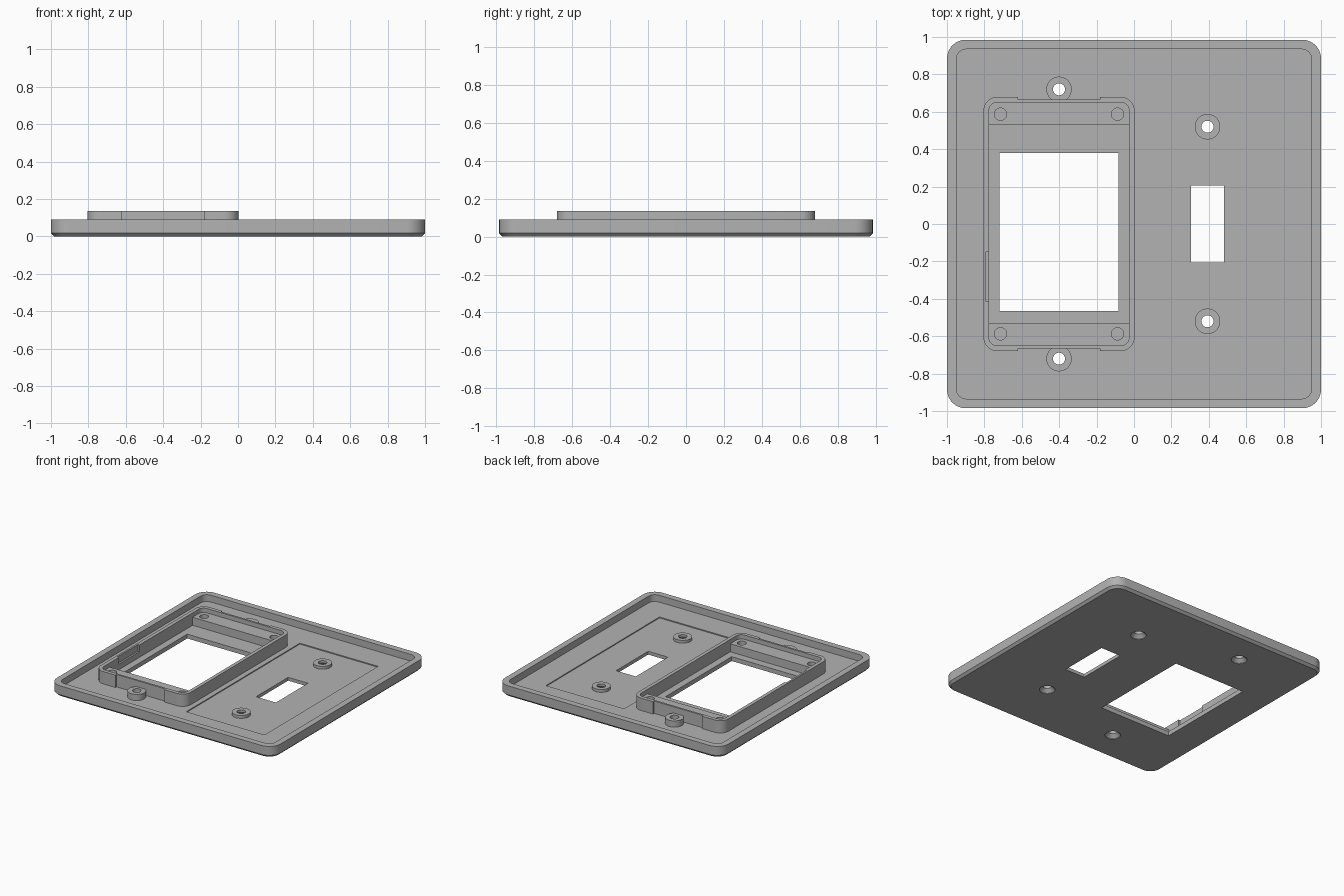
import bpy, bmesh, math

cube = bpy.data.objects.get("Cube")
if cube:
    bpy.data.objects.remove(cube, do_unlink=True)

grey = bpy.data.materials.new("plain grey")
grey.use_nodes = True
COLOUR = (0.45, 0.45, 0.45, 1)
grey.diffuse_color = COLOUR
grey.node_tree.nodes["Principled BSDF"].inputs["Base Color"].default_value = COLOUR

FLOOR, RIM, SUNK = 0.035, 0.09, 0.02
FRAME_X, FRAME_TOP = -0.401, 0.135
SWITCH_X = 0.393


def rounded(cx, cy, hx, hy, r, steps=8):
    """Rounded rectangle outline, counter-clockwise."""
    if r == 0:
        return [(cx + sx * hx, cy + sy * hy) for sx, sy in ((1, 1), (-1, 1), (-1, -1), (1, -1))]
    pts = []
    for q, (sx, sy) in enumerate(((1, 1), (-1, 1), (-1, -1), (1, -1))):
        for i in range(steps + 1):
            a = math.pi / 2 * (q + i / steps)
            pts.append((cx + sx * (hx - r) + r * math.cos(a), cy + sy * (hy - r) + r * math.sin(a)))
    return pts


def circle(cx, cy, r, n=40):
    return [(cx + r * math.cos(math.tau * i / n), cy + r * math.sin(math.tau * i / n)) for i in range(n)]


def loft(name, layers):
    """Closed solid through stacked (outline, height) layers."""
    bm = bmesh.new()
    rings = [[bm.verts.new((x, y, z)) for x, y in outline] for outline, z in layers]
    n = len(rings[0])
    for low, high in zip(rings, rings[1:]):
        for i in range(n):
            j = (i + 1) % n
            bm.faces.new((low[i], low[j], high[j], high[i]))
    bm.faces.new(rings[0][::-1])
    bm.faces.new(rings[-1])
    mesh = bpy.data.meshes.new(name)
    bm.to_mesh(mesh)
    bm.free()
    mesh.materials.append(grey)
    obj = bpy.data.objects.new(name, mesh)
    bpy.context.collection.objects.link(obj)
    return obj


def prism(name, outline, z0, z1):
    return loft(name, [(outline, z0), (outline, z1)])


def box(name, x0, x1, y0, y1, z0, z1):
    return prism(name, rounded((x0 + x1) / 2, (y0 + y1) / 2, (x1 - x0) / 2, (y1 - y0) / 2, 0), z0, z1)


def activate(obj):
    bpy.ops.object.select_all(action='DESELECT')
    obj.select_set(True)
    bpy.context.view_layer.objects.active = obj


def cut(obj, cutters):
    """Subtract each cutter, then discard it."""
    for c in cutters:
        c.hide_render = True
        mod = obj.modifiers.new("cut", 'BOOLEAN')
        mod.operation, mod.solver, mod.object = 'DIFFERENCE', 'EXACT', c
        activate(obj)
        bpy.ops.object.modifier_apply(modifier=mod.name)
        bpy.data.objects.remove(c, do_unlink=True)


def screw_cutter(x, y):
    """Through hole, countersunk from the underside."""
    wide, narrow = circle(x, y, 0.058), circle(x, y, 0.032)
    return loft("screw_cutter", [(wide, -0.01), (wide, 0.004), (narrow, 0.03), (narrow, 0.2)])


# Wall plate: shallow tray with a bevelled lower edge
plate = loft("wall_plate", [
    (rounded(0, 0, 0.982, 0.967, 0.082), 0),
    (rounded(0, 0, 1, 0.985, 0.1), 0.018),
    (rounded(0, 0, 1, 0.985, 0.1), RIM)])
screws = [(FRAME_X, 0.72, 0.085), (FRAME_X, -0.72, 0.085), (SWITCH_X, 0.52, 0.05), (SWITCH_X, -0.52, 0.05)]
cut(plate, [
    prism("tray_cutter", rounded(0, 0, 0.95, 0.935, 0.055), FLOOR, 0.2),
    box("recess_cutter", 0.045, 0.745, -0.725, 0.725, FLOOR - 0.008, 0.2),
    box("window_cutter", -0.72, -0.083, -0.465, 0.38, -0.1, 0.2),
    box("slot_cutter", 0.305, 0.482, -0.205, 0.205, -0.1, 0.2),
] + [screw_cutter(x, y) for x, y, _ in screws])

# Screw bosses
bosses = []
for i, (x, y, top) in enumerate(screws):
    boss = prism(f"screw_boss_{i + 1}", circle(x, y, 0.068), SUNK + 0.004, top)
    cut(boss, [screw_cutter(x, y)])
    bosses.append(boss)

# Raised frame around the window, with relieved ends and a latch notch
frame = prism("window_frame", rounded(FRAME_X, 0, 0.404, 0.68, 0.075), SUNK, FRAME_TOP)
cut(frame, [
    prism("opening_cutter", rounded(FRAME_X, 0, 0.375, 0.65, 0.045), 0, 0.2),
    box("latch_cutter", -0.79, -0.7, -0.415, -0.15, 0.08, 0.2),
] + [box("relief_cutter", -0.62, -0.182, min(s * 0.666, s * 0.8), max(s * 0.666, s * 0.8), 0, 0.2)
     for s in (-1, 1)])

# Shelves at both ends of the frame, with blind screw holes
shelves = []
for side, s in (("back", 1), ("front", -1)):
    shelf = prism(side + "_shelf", rounded(FRAME_X, 0, 0.376, 0.651, 0.046), SUNK + 0.002, 0.1)
    cut(shelf, [box("shelf_cutter", -1, 0.2, *sorted((s * 0.528, -s)), 0, 0.2)]
        + [prism("hole_cutter", circle(FRAME_X + d, s * 0.587, 0.033), 0.045, 0.2) for d in (-0.313, 0.313)])
    shelves.append(shelf)

for obj in [plate, frame] + bosses + shelves:
    activate(obj)
    bpy.ops.object.shade_smooth_by_angle(angle=math.radians(30))
